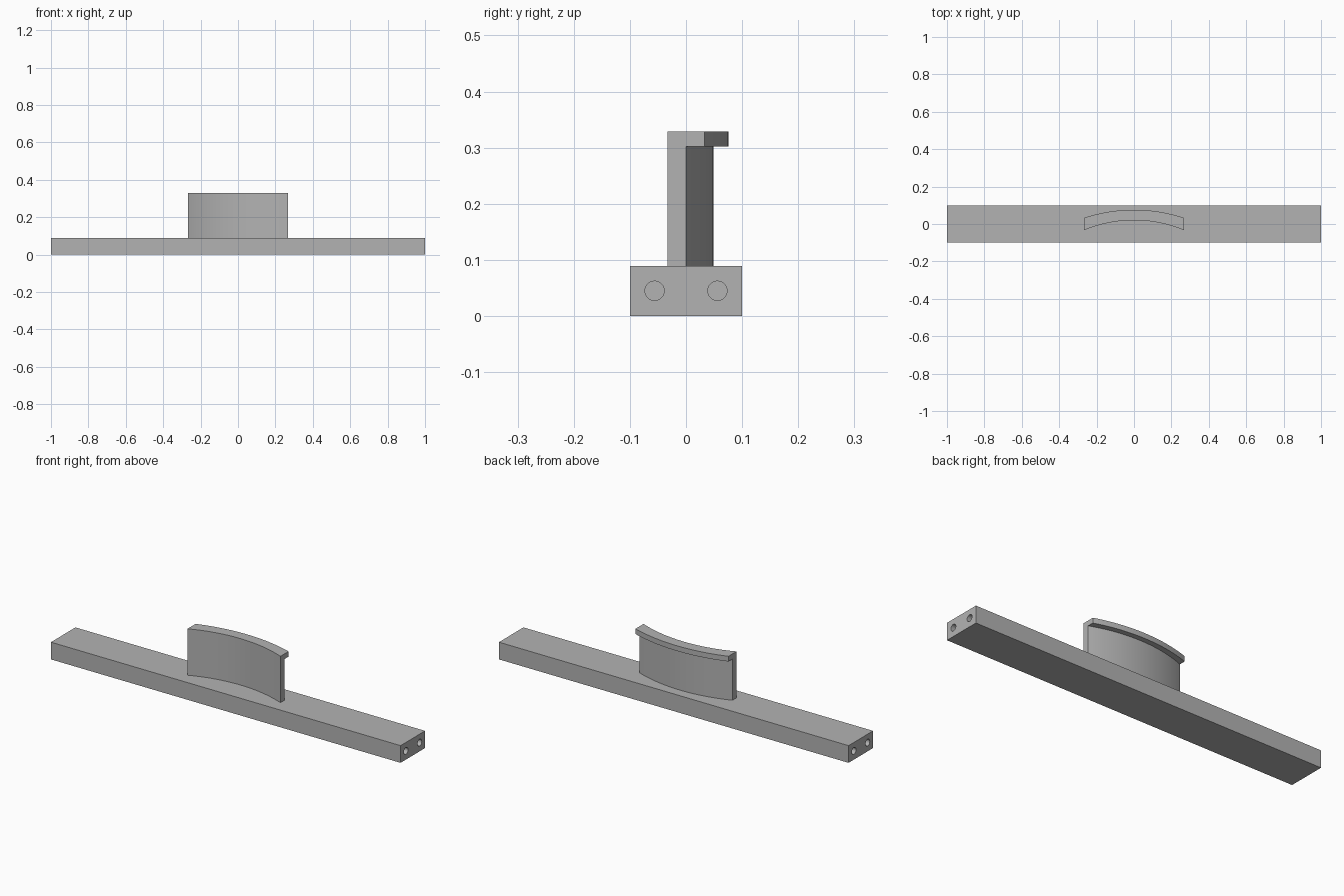
import bpy, bmesh, math
from mathutils import Matrix

cube = bpy.data.objects.get("Cube")
if cube:
    bpy.data.objects.remove(cube, do_unlink=True)

grey = bpy.data.materials.new("plain grey")
grey.use_nodes = True
GREY = (0.45, 0.45, 0.45, 1)
grey.diffuse_color = GREY
grey.node_tree.nodes["Principled BSDF"].inputs["Base Color"].default_value = GREY

BASE_TOP = 0.089


def make_object(name, bm):
    bmesh.ops.recalc_face_normals(bm, faces=bm.faces)
    mesh = bpy.data.meshes.new(name)
    bm.to_mesh(mesh)
    bm.free()
    mesh.materials.append(grey)
    obj = bpy.data.objects.new(name, mesh)
    bpy.context.collection.objects.link(obj)
    return obj


def smooth(obj):
    bpy.ops.object.select_all(action="DESELECT")
    obj.select_set(True)
    bpy.context.view_layer.objects.active = obj
    bpy.ops.object.shade_smooth_by_angle(angle=math.radians(30))


# Long base bar
bm = bmesh.new()
bmesh.ops.create_cube(bm, size=1, matrix=Matrix.Translation((0, 0, BASE_TOP / 2))
                      @ Matrix.Diagonal((2, 0.2, BASE_TOP, 1)))
base = make_object("base_bar", bm)

# Two blind round holes in each end
HOLE_DEPTH = 0.15
bm = bmesh.new()
for end in (-1, 1):
    for side in (-1, 1):
        bmesh.ops.create_cone(
            bm, cap_ends=True, segments=32, radius1=0.0172, radius2=0.0172,
            depth=2 * HOLE_DEPTH,
            matrix=Matrix.Translation((end, side * 0.056, 0.045))
            @ Matrix.Rotation(math.pi / 2, 4, "Y"))
cutter = make_object("hole_cutter", bm)
cutter.hide_render = True
holes = base.modifiers.new("end_holes", "BOOLEAN")
holes.operation = "DIFFERENCE"
holes.solver = "EXACT"
holes.object = cutter
bpy.context.view_layer.objects.active = base
bpy.ops.object.modifier_apply(modifier=holes.name)
bpy.data.objects.remove(cutter, do_unlink=True)
smooth(base)

# Curved upright wall with a lip along the top of its back
HALF, STEPS = 0.266, 32
LIP_BOTTOM, TOP = 0.302, 0.329
FRONT, BACK, LIP = (-0.033, 0.020), (0.0, 0.049), (0.033, 0.076)


def arc_y(x, ends):
    """Depth at x of a circular arc given its end and middle depth."""
    end, mid = ends
    rise = mid - end
    radius = (HALF ** 2 + rise ** 2) / (2 * rise)
    return mid - radius + math.sqrt(radius ** 2 - x ** 2)


section = [(FRONT, BASE_TOP), (FRONT, TOP), (LIP, TOP),
           (LIP, LIP_BOTTOM), (BACK, LIP_BOTTOM), (BACK, BASE_TOP)]
bm = bmesh.new()
rings = []
for i in range(STEPS + 1):
    x = HALF * (2 * i / STEPS - 1)
    rings.append([bm.verts.new((x, arc_y(x, arc), z)) for arc, z in section])
for a, b in zip(rings, rings[1:]):
    for k in range(len(section)):
        n = (k + 1) % len(section)
        bm.faces.new((a[k], a[n], b[n], b[k]))
for ring in (rings[0], rings[-1]):
    bm.faces.new(ring)
smooth(make_object("curved_wall", bm))
